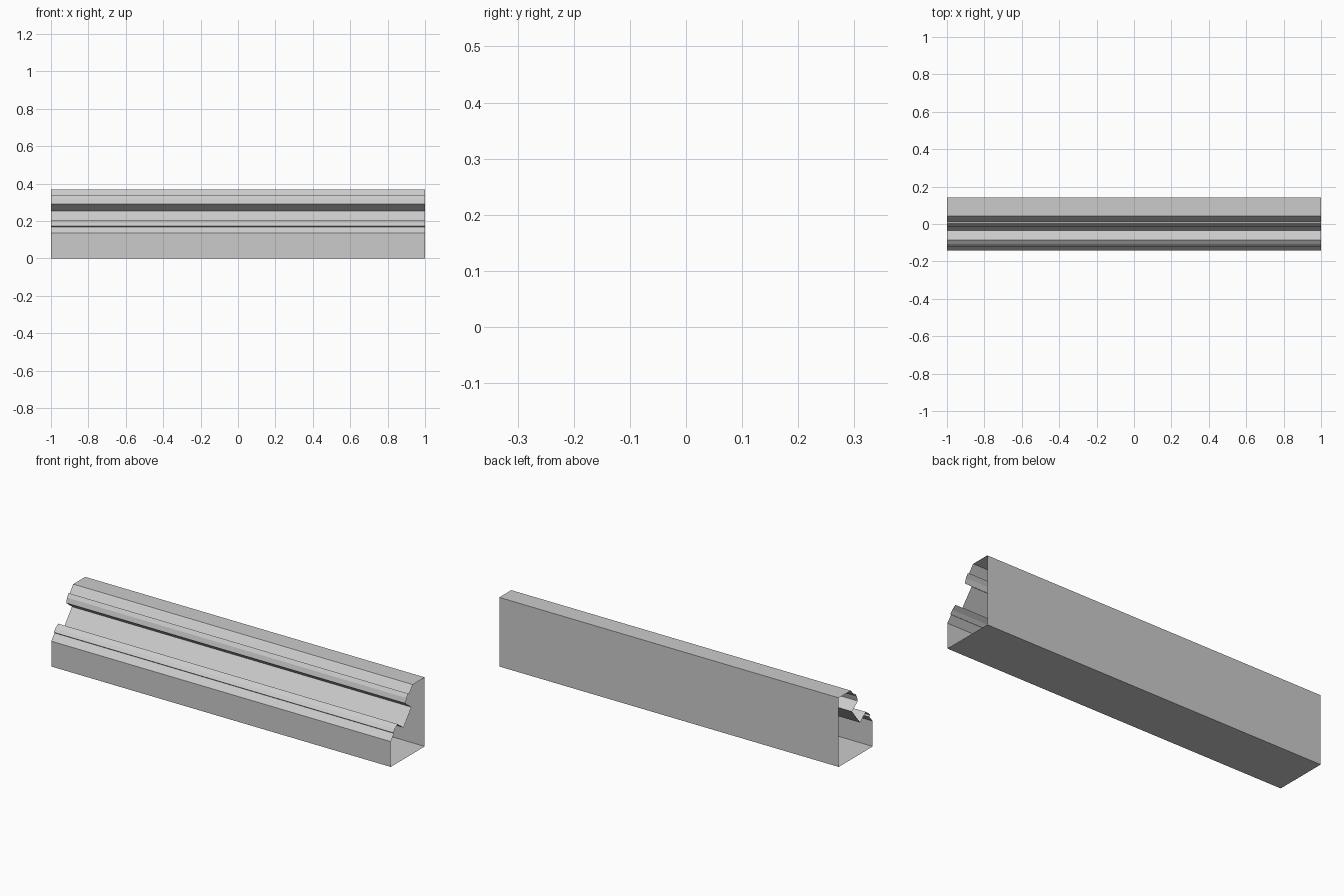
import bpy, bmesh

if "Cube" in bpy.data.objects:
    bpy.data.objects.remove(bpy.data.objects["Cube"])

# Cross-section of the moulding (y, z), closed loop, open at both ends
profile = [
    # box base, back wall and top
    (-0.143, 0.0), (0.143, 0.0), (0.143, 0.368), (0.042, 0.368),
    # upper bead, stepping down the sloped front
    (0.036, 0.361), (0.011, 0.329), (0.003, 0.335), (-0.010, 0.316),
    (-0.017, 0.290),
    # square groove between the beads
    (0.031, 0.252), (-0.036, 0.168),
    # lower bead, down to the front wall
    (-0.085, 0.206), (-0.108, 0.190), (-0.122, 0.174), (-0.115, 0.168),
    (-0.143, 0.135),
]


def extrude_profile(name, points, half_length):
    bm = bmesh.new()
    left = [bm.verts.new((-half_length, y, z)) for y, z in points]
    right = [bm.verts.new((half_length, y, z)) for y, z in points]
    n = len(points)
    for i in range(n):
        j = (i + 1) % n
        bm.faces.new((left[j], right[j], right[i], left[i]))
    bmesh.ops.reverse_faces(bm, faces=bm.faces[:])
    mesh = bpy.data.meshes.new(name)
    bm.to_mesh(mesh)
    bm.free()
    obj = bpy.data.objects.new(name, mesh)
    bpy.context.collection.objects.link(obj)
    return obj


# Straight two-unit length of moulding, flat shaded, no end caps
extrude_profile("moulding_strip", profile, 1.0)
